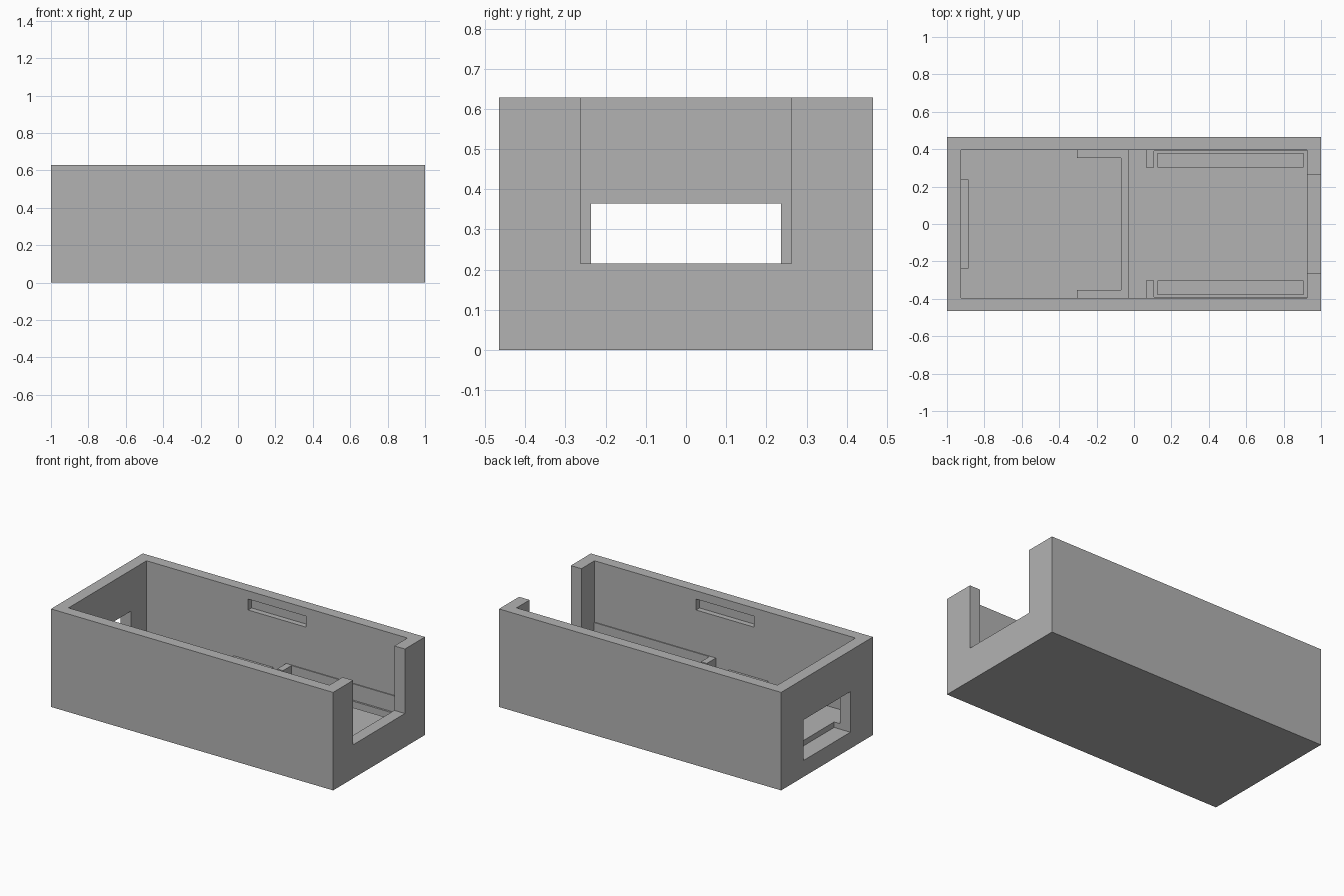
import bpy
import bmesh

old = bpy.data.objects.get("Cube")
if old:
    bpy.data.objects.remove(old, do_unlink=True)

grey = bpy.data.materials.new("plain grey")
grey.use_nodes = True
COLOUR = (0.45, 0.45, 0.45, 1)
grey.diffuse_color = COLOUR
grey.node_tree.nodes["Principled BSDF"].inputs["Base Color"].default_value = COLOUR


def prism(name, outline, z0, z1):
    """Extrude a flat outline from z0 up to z1."""
    bm = bmesh.new()
    face = bm.faces.new([bm.verts.new((x, y, z0)) for x, y in outline])
    top = bmesh.ops.extrude_face_region(bm, geom=[face])["geom"]
    for v in top:
        if isinstance(v, bmesh.types.BMVert):
            v.co.z = z1
    bmesh.ops.recalc_face_normals(bm, faces=bm.faces)
    mesh = bpy.data.meshes.new(name)
    bm.to_mesh(mesh)
    bm.free()
    mesh.materials.append(grey)
    obj = bpy.data.objects.new(name, mesh)
    bpy.context.collection.objects.link(obj)
    return obj


def box(name, x0, x1, y0, y1, z0, z1):
    return prism(name, [(x0, y0), (x1, y0), (x1, y1), (x0, y1)], z0, z1)


def cut(target, *size):
    """Subtract a box from the target and discard the cutter."""
    cutter = box("cutter", *size)
    cutter.hide_render = True
    mod = target.modifiers.new("cut", "BOOLEAN")
    mod.operation = "DIFFERENCE"
    mod.solver = "EXACT"
    mod.object = cutter
    bpy.context.view_layer.objects.active = target
    bpy.ops.object.modifier_apply(modifier=mod.name)
    bpy.data.objects.remove(cutter, do_unlink=True)


IN_X, IN_Y = 0.925, 0.395
LEFT_FLOOR, RIGHT_FLOOR = 0.14, 0.13

# Open-topped case with two floor levels
case = box("case", -1, 1, -0.465, 0.465, 0, 0.628)
cut(case, -IN_X, IN_X, -IN_Y, IN_Y, LEFT_FLOOR, 1)
cut(case, -0.03, IN_X, -IN_Y, IN_Y, RIGHT_FLOOR, 0.3)

# End notch and end window
cut(case, 0.9, 1.1, -0.262, 0.262, 0.215, 1)
cut(case, -1.1, -0.885, -0.236, 0.236, 0.105, 0.365)

# Lid catches in the side walls and pin slots in the floor
for s in (-1, 1):
    ya, yb = sorted((s * 0.38, s * 0.43))
    cut(case, -0.205, 0.205, ya, yb, 0.505, 0.575)
    ya, yb = sorted((s * 0.305, s * 0.377))
    cut(case, 0.125, 0.905, ya, yb, 0.07, 0.2)

# C-shaped raised ledge between the two bays
prism("board_ledge", [(-0.305, -0.4), (-0.03, -0.4), (-0.03, 0.4), (-0.305, 0.4),
                      (-0.305, 0.352), (-0.07, 0.352), (-0.07, -0.352),
                      (-0.305, -0.352)], 0.12, 0.185)

# Stop posts and thin side strips
for s, side in ((-1, "right"), (1, "left")):
    ya, yb = sorted((s * 0.303, s * 0.4))
    box(side + "_stop_post", 0.065, 0.107, ya, yb, 0.12, 0.235)
    ya, yb = sorted((s * 0.389, s * 0.4))
    box(side + "_side_strip", 0.1, 0.93, ya, yb, 0.12, 0.235)
